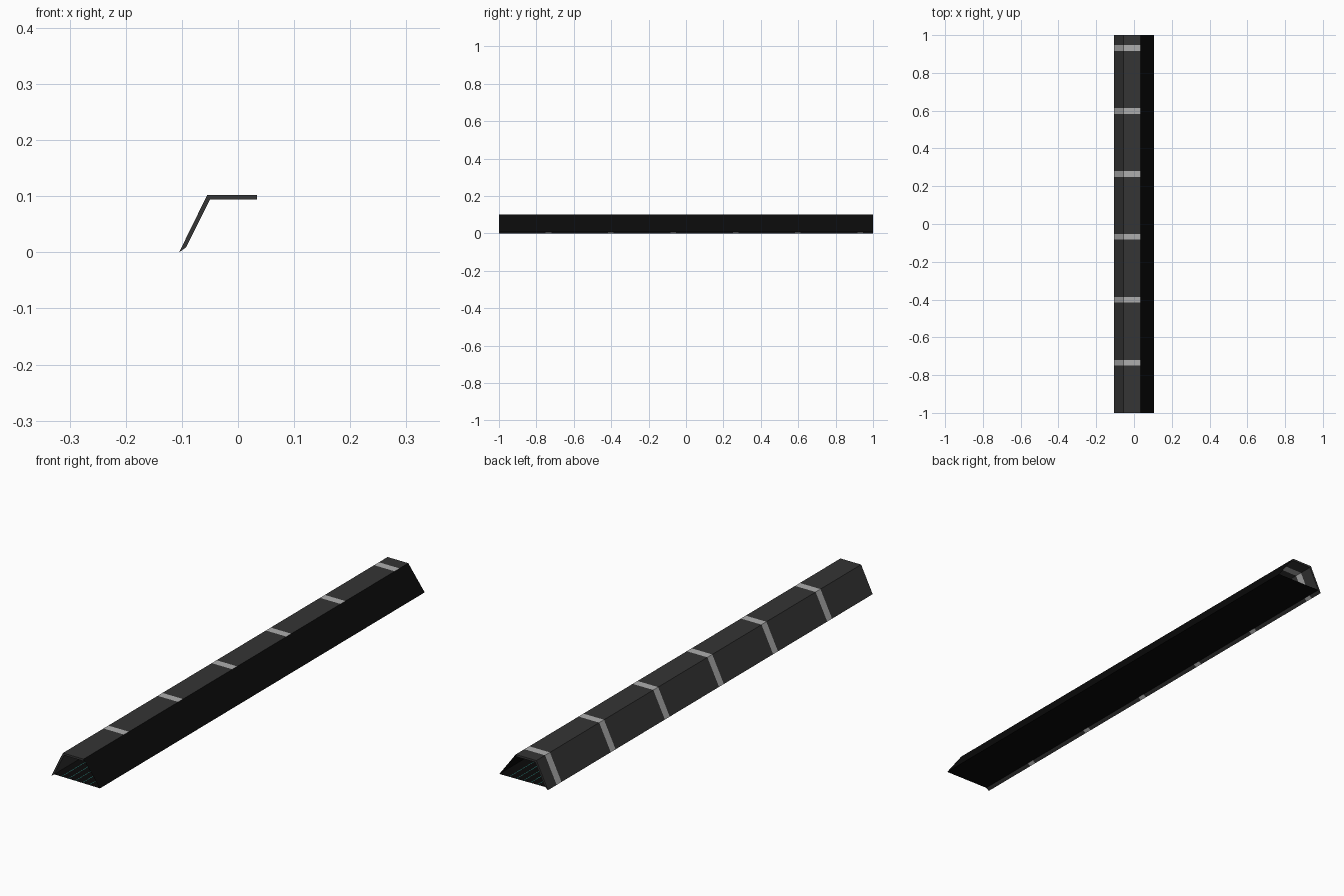
import bpy

if "Cube" in bpy.data.objects:
    bpy.data.objects.remove(bpy.data.objects["Cube"])


def material(name, rgb):
    m = bpy.data.materials.new(name)
    m.diffuse_color = (*rgb, 1)
    m.use_nodes = True
    m.node_tree.nodes["Principled BSDF"].inputs["Base Color"].default_value = m.diffuse_color
    return m


DARK = material("dark_grey", (0.035, 0.035, 0.035))
LIGHT = material("light_grey", (0.42, 0.42, 0.42))
BLACK = material("black", (0.003, 0.003, 0.003))
TEAL = material("teal", (0.02, 0.25, 0.22))


def extrude_y(name, profile, ys, mats, closed=True, caps=False):
    """Sweep an xz profile through the y stations; segments alternate materials."""
    n = len(profile)
    verts = [(x, y, z) for y in ys for x, z in profile]
    faces, slots = [], []
    for s in range(len(ys) - 1):
        for i in range(n if closed else n - 1):
            j = (i + 1) % n
            faces.append((s * n + i, s * n + j, (s + 1) * n + j, (s + 1) * n + i))
            slots.append(s % len(mats))
    if caps:
        last = (len(ys) - 1) * n
        faces += [tuple(reversed(range(n))), tuple(range(last, last + n))]
        slots += [0, 0]
    mesh = bpy.data.meshes.new(name)
    mesh.from_pydata(verts, [], faces)
    for m in mats:
        mesh.materials.append(m)
    for poly, slot in zip(mesh.polygons, slots):
        poly.material_index = slot
    obj = bpy.data.objects.new(name, mesh)
    bpy.context.collection.objects.link(obj)
    return obj


# Folded shell: sloping side and flat top, banded with light stripes
stations = [-1.0]
for i in range(6):
    centre = -0.735 + i / 3
    stations += [centre - 0.015, centre + 0.015]
stations.append(1.0)
shell = [(-0.105, 0.0), (-0.0925, 0.009), (-0.050, 0.094),
         (0.034, 0.094), (0.034, 0.102), (-0.055, 0.102)]
extrude_y("banded_shell", shell, stations, [DARK, LIGHT], caps=True)

# Thin black sheets closing the other side and the underside
ends = [-1.0, 1.0]
extrude_y("side_panel", [(0.105, 0.007), (0.034, 0.102)], ends, [BLACK], closed=False)
extrude_y("floor_panel", [(-0.0925, 0.009), (0.105, 0.007)], ends, [BLACK], closed=False)

# Fine teal lines running along the inside of the floor
for i in range(5):
    x = -0.06 + i * 0.03
    extrude_y(f"floor_line_{i + 1}", [(x - 0.001, 0.0095), (x + 0.001, 0.0095)],
              ends, [TEAL], closed=False)
